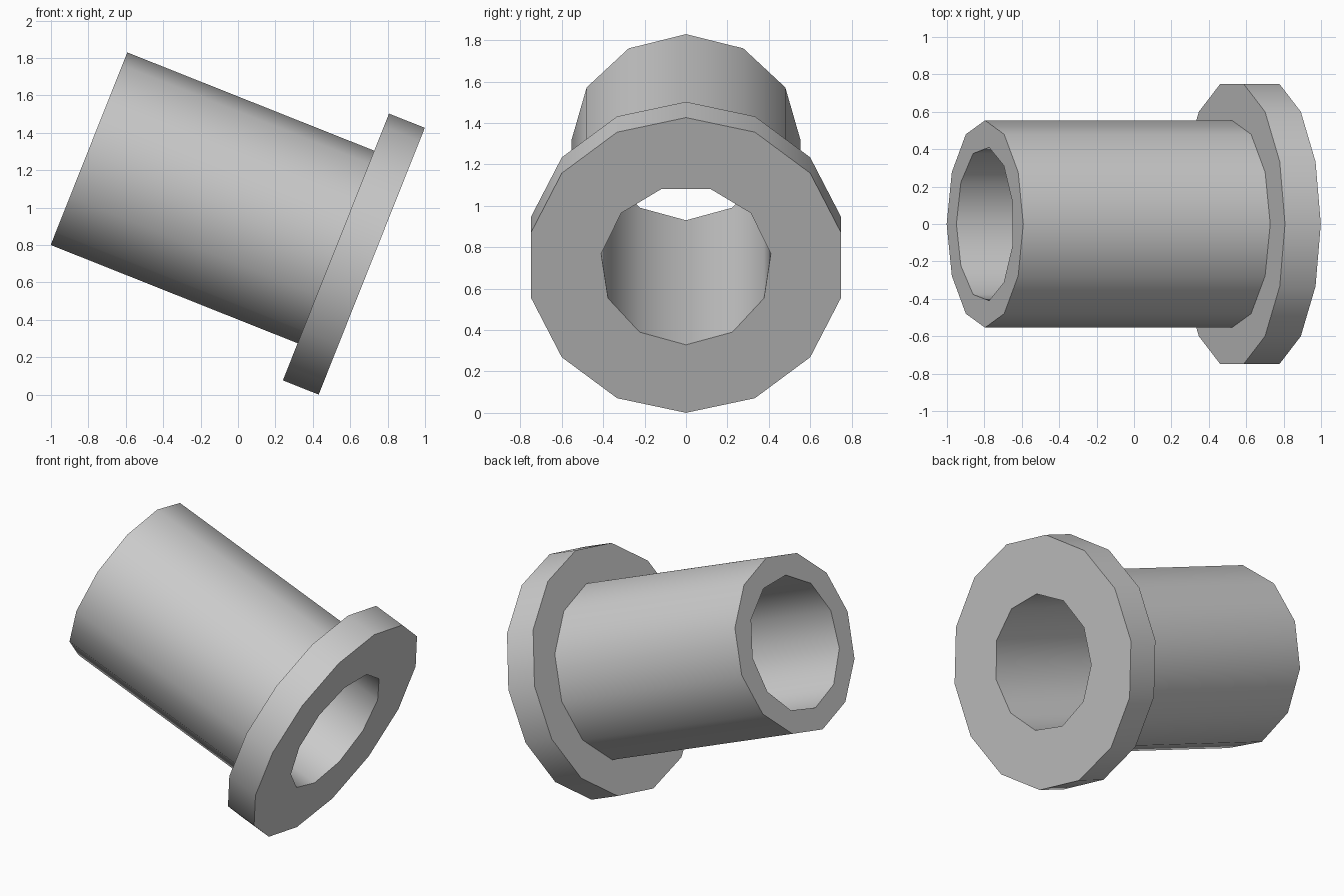
import bpy, bmesh
from math import sin, cos, pi, radians
from mathutils import Vector

if "Cube" in bpy.data.objects:
    bpy.data.objects.remove(bpy.data.objects["Cube"])

TILT = radians(21.7)
AXIS = Vector((cos(TILT), 0, -sin(TILT)))    # from open tube end to flange
UP = Vector((sin(TILT), 0, cos(TILT)))
SIDE = Vector((0, 1, 0))
FACE = Vector((0.715, 0, 0.7135))            # centre of the flange face
LENGTH, FLANGE = 1.627, 0.206

bm = bmesh.new()


def ring(radius, sides, back, start=0.0):
    """Closed loop of edges around the axis, 'back' units behind the flange face."""
    vs = []
    for i in range(sides):
        a = start + 2 * pi * i / sides
        vs.append(bm.verts.new(FACE - AXIS * back + radius * (UP * cos(a) + SIDE * sin(a))))
    edges = [bm.edges.new((vs[i], vs[(i + 1) % sides])) for i in range(sides)]
    return vs, edges


def wall(a, b):
    n = len(a[0])
    for i in range(n):
        j = (i + 1) % n
        bm.faces.new((a[0][i], a[0][j], b[0][j], b[0][i]))


def annulus(a, b):
    bmesh.ops.triangle_fill(bm, edges=a[1] + b[1], use_beauty=True, normal=AXIS)


# 14-sided flange, 12-sided tube, 11-sided bore
flange_front, flange_back = ring(0.7675, 14, 0), ring(0.7675, 14, FLANGE)
tube_root, tube_end = ring(0.554, 12, FLANGE), ring(0.554, 12, LENGTH)
bore_front, bore_end = ring(0.414, 11, 0, pi), ring(0.414, 11, LENGTH, pi)

annulus(flange_front, bore_front)
annulus(flange_back, tube_root)
annulus(tube_end, bore_end)
wall(flange_front, flange_back)
wall(tube_root, tube_end)
wall(bore_front, bore_end)
bmesh.ops.recalc_face_normals(bm, faces=bm.faces[:])

mesh = bpy.data.meshes.new("flanged_bushing")
bm.to_mesh(mesh)
bm.free()
obj = bpy.data.objects.new("flanged_bushing", mesh)
bpy.context.collection.objects.link(obj)

# smooth round walls, sharp rims
bpy.context.view_layer.objects.active = obj
obj.select_set(True)
bpy.ops.object.shade_smooth_by_angle(angle=radians(40))
